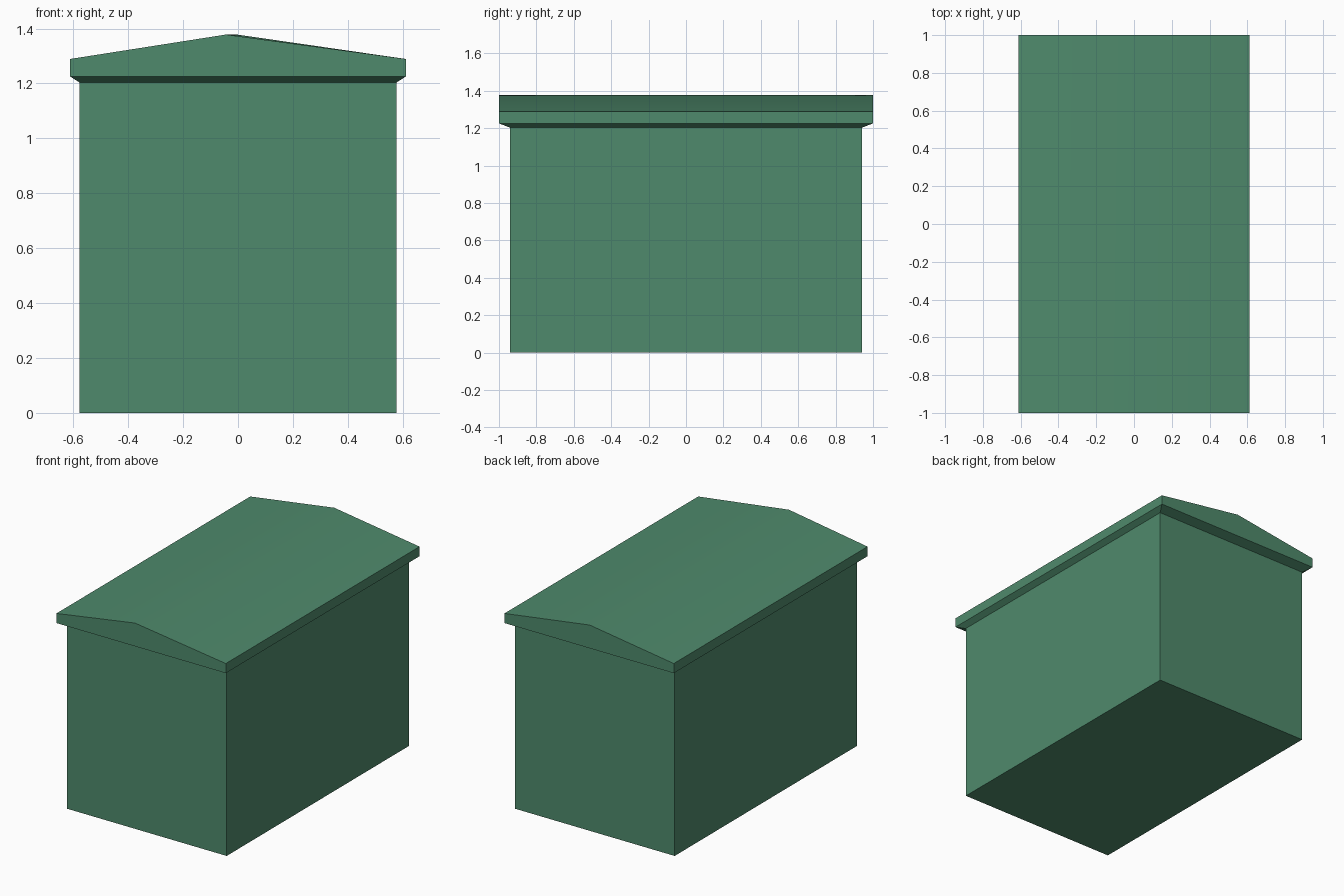
import bpy
import bmesh
import math

if "Cube" in bpy.data.objects:
    bpy.data.objects.remove(bpy.data.objects["Cube"])

green = bpy.data.materials.new("muted green")
green.diffuse_color = (0.078, 0.255, 0.15, 1.0)
green.use_nodes = True
green.node_tree.nodes["Principled BSDF"].inputs["Base Color"].default_value = green.diffuse_color

BODY = (0.577, 0.941)   # half width, half depth
EAVE = (0.612, 1.0)


def ring(bm, half, z):
    """Rectangle of four vertices, counter-clockwise from front left."""
    x, y = half
    return [bm.verts.new((sx * x, sy * y, z))
            for sx, sy in ((-1, -1), (1, -1), (1, 1), (-1, 1))]


def bridge(bm, low, high, sides=range(4)):
    for i in sides:
        j = (i + 1) % 4
        bm.faces.new((low[i], low[j], high[j], high[i]))


def finish(bm, name):
    bmesh.ops.recalc_face_normals(bm, faces=bm.faces)
    mesh = bpy.data.meshes.new(name)
    bm.to_mesh(mesh)
    bm.free()
    mesh.materials.append(green)
    obj = bpy.data.objects.new(name, mesh)
    bpy.context.collection.objects.link(obj)
    bpy.ops.object.select_all(action='DESELECT')
    bpy.context.view_layer.objects.active = obj
    obj.select_set(True)
    bpy.ops.object.shade_smooth_by_angle(angle=math.radians(30))
    return obj


# Box body: floor and four walls, open under the roof
bm = bmesh.new()
base = ring(bm, BODY, 0.0)
bridge(bm, base, ring(bm, BODY, 1.203))
bm.faces.new(base[::-1])
finish(bm, "body")

# Roof: sloped soffit, vertical fascia, gables and a slightly skewed ridge
bm = bmesh.new()
soffit = ring(bm, BODY, 1.203)
lower = ring(bm, EAVE, 1.226)
upper = ring(bm, EAVE, 1.289)
bridge(bm, soffit, lower)
bridge(bm, lower, upper, (1, 3))
front = bm.verts.new((-0.044, -EAVE[1], 1.378))
back = bm.verts.new((-0.004, EAVE[1], 1.378))
bm.faces.new((lower[0], lower[1], upper[1], front, upper[0]))
bm.faces.new((lower[2], lower[3], upper[3], back, upper[2]))
bm.faces.new((upper[1], upper[2], back, front))
bm.faces.new((upper[3], upper[0], front, back))
finish(bm, "roof")
